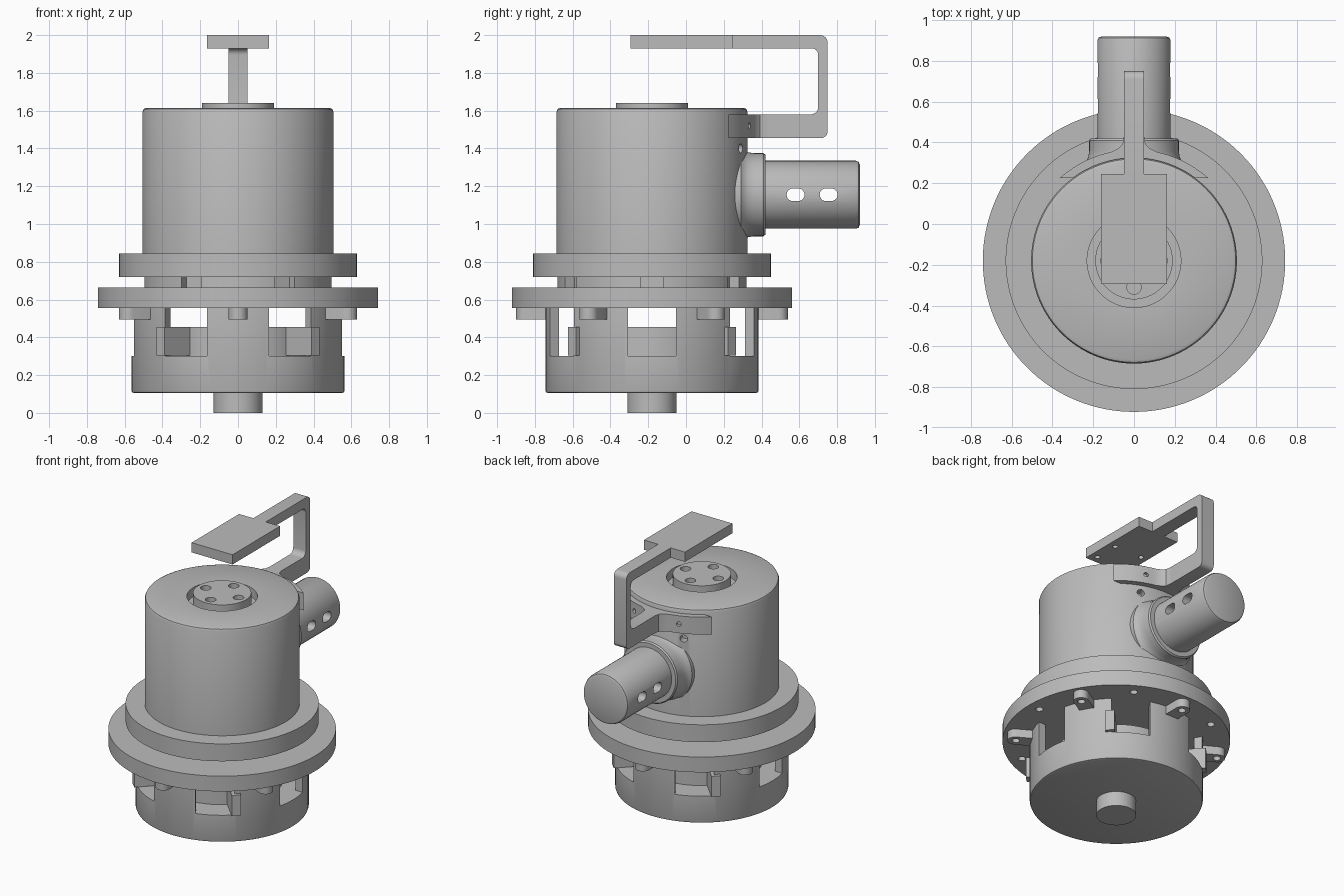
import bpy, bmesh
from math import sin, cos, pi, radians
from mathutils import Matrix, Vector

cube = bpy.data.objects.get("Cube")
if cube:
    bpy.data.objects.remove(cube)

grey = bpy.data.materials.new("plain grey")
grey.use_nodes = True
COLOUR = (0.5, 0.5, 0.5, 1)
grey.diffuse_color = COLOUR
grey.node_tree.nodes["Principled BSDF"].inputs["Base Color"].default_value = COLOUR

AXIS = Matrix.Translation((0, -0.18, 0))      # centre line of the body
SIXTHS = [radians(60 * i) for i in range(6)]


def finish(name, bm, matrix):
    bmesh.ops.remove_doubles(bm, verts=bm.verts, dist=1e-5)
    bmesh.ops.transform(bm, matrix=matrix, verts=bm.verts)
    bmesh.ops.recalc_face_normals(bm, faces=bm.faces)
    mesh = bpy.data.meshes.new(name)
    bm.to_mesh(mesh)
    bm.free()
    mesh.materials.append(grey)
    ob = bpy.data.objects.new(name, mesh)
    bpy.context.collection.objects.link(ob)
    return ob


def lathe(name, profile, matrix=AXIS, steps=96):
    """Revolve (radius, height) points around z."""
    bm = bmesh.new()
    vs = [bm.verts.new((r, 0, z)) for r, z in profile]
    es = [bm.edges.new(p) for p in zip(vs, vs[1:])]
    bmesh.ops.spin(bm, geom=vs + es, cent=(0, 0, 0), axis=(0, 0, 1),
                   angle=2 * pi, steps=steps)
    return finish(name, bm, matrix)


def rod(name, r, z0, z1, matrix=AXIS, steps=24):
    return lathe(name, [(0, z0), (r, z0), (r, z1), (0, z1)], matrix, steps)


def rounded(points):
    """Outline from (x, y) corners or (x, y, fillet) corners."""
    out = []
    for i, p in enumerate(points):
        c = Vector(p[:2])
        if len(p) == 2:
            out.append(c)
            continue
        a = (Vector(points[i - 1][:2]) - c).normalized() * p[2]
        b = (Vector(points[(i + 1) % len(points)][:2]) - c).normalized() * p[2]
        for k in range(7):
            t = k / 6 * pi / 2
            out.append(c + a * (1 - sin(t)) + b * (1 - cos(t)))
    return out


def prism(name, outline, z0, z1, matrix=Matrix()):
    bm = bmesh.new()
    face = bm.faces.new([bm.verts.new((p[0], p[1], z0)) for p in outline])
    top = bmesh.ops.extrude_face_region(bm, geom=[face])["geom"]
    bmesh.ops.translate(bm, vec=(0, 0, z1 - z0),
                        verts=[v for v in top if isinstance(v, bmesh.types.BMVert)])
    return finish(name, bm, matrix)


def box(name, x0, x1, y0, y1, z0, z1, matrix=Matrix()):
    return prism(name, [(x0, y0), (x1, y0), (x1, y1), (x0, y1)], z0, z1, matrix)


def cut(ob, cutters):
    for c in cutters:
        c.hide_render = True
        mod = ob.modifiers.new("cut", "BOOLEAN")
        mod.operation, mod.solver, mod.object = "DIFFERENCE", "EXACT", c
    bpy.context.view_layer.update()
    mesh = bpy.data.meshes.new_from_object(
        ob.evaluated_get(bpy.context.evaluated_depsgraph_get()))
    ob.modifiers.clear()
    ob.data = mesh
    for c in cutters:
        bpy.data.objects.remove(c)


def turned(angle):
    return AXIS @ Matrix.Rotation(angle, 4, "Z")


def radial(angle, z):
    """Local z points outward from the body axis."""
    return turned(angle) @ Matrix.Translation((0, 0, z)) @ Matrix.Rotation(pi / 2, 4, "Y")


# Main housing with a round recess in the lid
housing = lathe("housing", [
    (0, 0.8), (0.505, 0.8), (0.505, 1.595), (0.499, 1.609), (0.485, 1.615),
    (0.23, 1.615), (0.23, 1.55), (0, 1.55)])
cut(housing, [rod("hole_cutter", 0.025, 0.45, 0.6, radial(radians(a), 1.4))
              for a in (68.5, 111.5)])

# Lid insert with four holes
insert = rod("lid_insert", 0.19, 1.54, 1.64, steps=64)
cut(insert, [rod("hole_cutter", 0.035, 1.58, 1.7,
                 turned(i * pi / 2) @ Matrix.Translation((0.13, 0, 0)))
             for i in range(4)])

# Collar, notched neck and flange
rod("collar", 0.63, 0.72, 0.845, steps=128)
neck = rod("neck", 0.5, 0.66, 0.725, steps=96)
cut(neck, [box("notch_cutter", 0.44, 0.6, -0.06, 0.06, 0.6, 0.8, turned(a))
           for a in SIXTHS])
flange = rod("flange", 0.742, 0.555, 0.665, steps=128)
cut(flange, [rod("hole_cutter", 0.025, 0.5, 0.63,
                 turned(a) @ Matrix.Translation((0.655, 0, 0))) for a in SIXTHS])

# Lugs under the flange
lug_outline = rounded([(0.56, -0.05), (0.72, -0.05, 0.05), (0.72, 0.05, 0.05), (0.56, 0.05)])
for i, a in enumerate(SIXTHS):
    m = turned(a + pi / 6)
    lug = prism(f"lug_{i + 1}", lug_outline, 0.495, 0.556, m)
    cut(lug, [rod("hole_cutter", 0.025, 0.4, 0.54, m @ Matrix.Translation((0.665, 0, 0)))])

# Windowed lower cup, solid below the windows
cup = lathe("lower_cup", [
    (0, 0.105), (0.55, 0.105), (0.561, 0.109), (0.565, 0.12), (0.565, 0.558),
    (0.51, 0.558), (0.51, 0.3), (0, 0.3)])
cut(cup, [box("window_cutter", 0.3, 0.7, -0.128, 0.128, 0.301, 0.6, turned(a))
          for a in SIXTHS])
rod("lower_plug", 0.13, 0, 0.12, steps=48)

# Inner hub with four arms reaching through the windows
rod("inner_hub", 0.4, 0.29, 0.455, steps=64)
for i, a in enumerate((46, 134, 226, 314)):
    box(f"hub_arm_{i + 1}", 0.3, 0.59, -0.03, 0.03, 0.305, 0.454, turned(radians(a)))

# Side pipe and its flared boss, both pointing backwards
PIPE = Matrix.Translation((0, 0, 1.155)) @ Matrix.Rotation(-pi / 2, 4, "X")
lathe("pipe_boss", [
    (0, 0.2), (0.25, 0.2), (0.25, 0.29), (0.235, 0.305), (0.224, 0.33),
    (0.22, 0.36), (0.22, 0.41), (0.212, 0.42), (0, 0.42)], PIPE, 64)
pipe = lathe("pipe", [
    (0, 0.3), (0.18, 0.3), (0.18, 0.9), (0.174, 0.914), (0.16, 0.92), (0, 0.92)], PIPE, 64)
slot = rounded([(-0.033, -0.047, 0.032), (0.033, -0.047, 0.032),
                (0.033, 0.047, 0.032), (-0.033, 0.047, 0.032)])
cut(pipe, [prism("slot_cutter", slot, -0.4, 0.4,
                 Matrix.Translation((0, y, 1.155)) @ Matrix.Rotation(pi / 2, 4, "Y"))
           for y in (0.58, 0.755)])

# Curved bracket hugging the housing and flaring into the handle
half = [(0.545 * cos(radians(a)), 0.545 * sin(radians(a)) - 0.18) for a in range(48, 80, 3)]
half += [(0.075, 0.372), (0.056, 0.392), (0.05, 0.43)]
inner = [(0.5 * cos(radians(a)), 0.5 * sin(radians(a)) - 0.18) for a in range(54, 127, 4)]
outline = half + [(-x, y) for x, y in reversed(half)] + inner[::-1]
bracket = prism("handle_bracket", outline, 1.455, 1.58)
cut(bracket, [rod("hole_cutter", 0.016, 0.52, 0.6, radial(radians(a), 1.52))
              for a in (71, 109)])

# C-shaped handle arm, drawn in the y-z plane
UPRIGHT = Matrix(((0, 0, 1, 0), (1, 0, 0, 0), (0, 1, 0, 0), (0, 0, 0, 1)))
prism("handle_arm", rounded([
    (0.43, 1.455), (0.75, 1.455, 0.035), (0.75, 2, 0.04), (0.24, 2), (0.24, 1.93),
    (0.7, 1.93, 0.035), (0.7, 1.58, 0.04), (0.43, 1.58)]), -0.05, 0.05, UPRIGHT)

# Flat top plate with blind holes underneath
plate = box("top_plate", -0.163, 0.163, -0.295, 0.245, 1.93, 2)
cut(plate, [rod("hole_cutter", 0.018, 1.9, 1.97, Matrix.Translation((x, y, 0)))
            for x in (-0.11, 0.11) for y in (-0.24, -0.06)])

# Smooth the round parts, keep hard edges
bpy.ops.object.select_all(action="DESELECT")
for ob in bpy.context.scene.objects:
    if ob.type == "MESH":
        ob.select_set(True)
        bpy.context.view_layer.objects.active = ob
bpy.ops.object.shade_smooth_by_angle(angle=radians(32))
